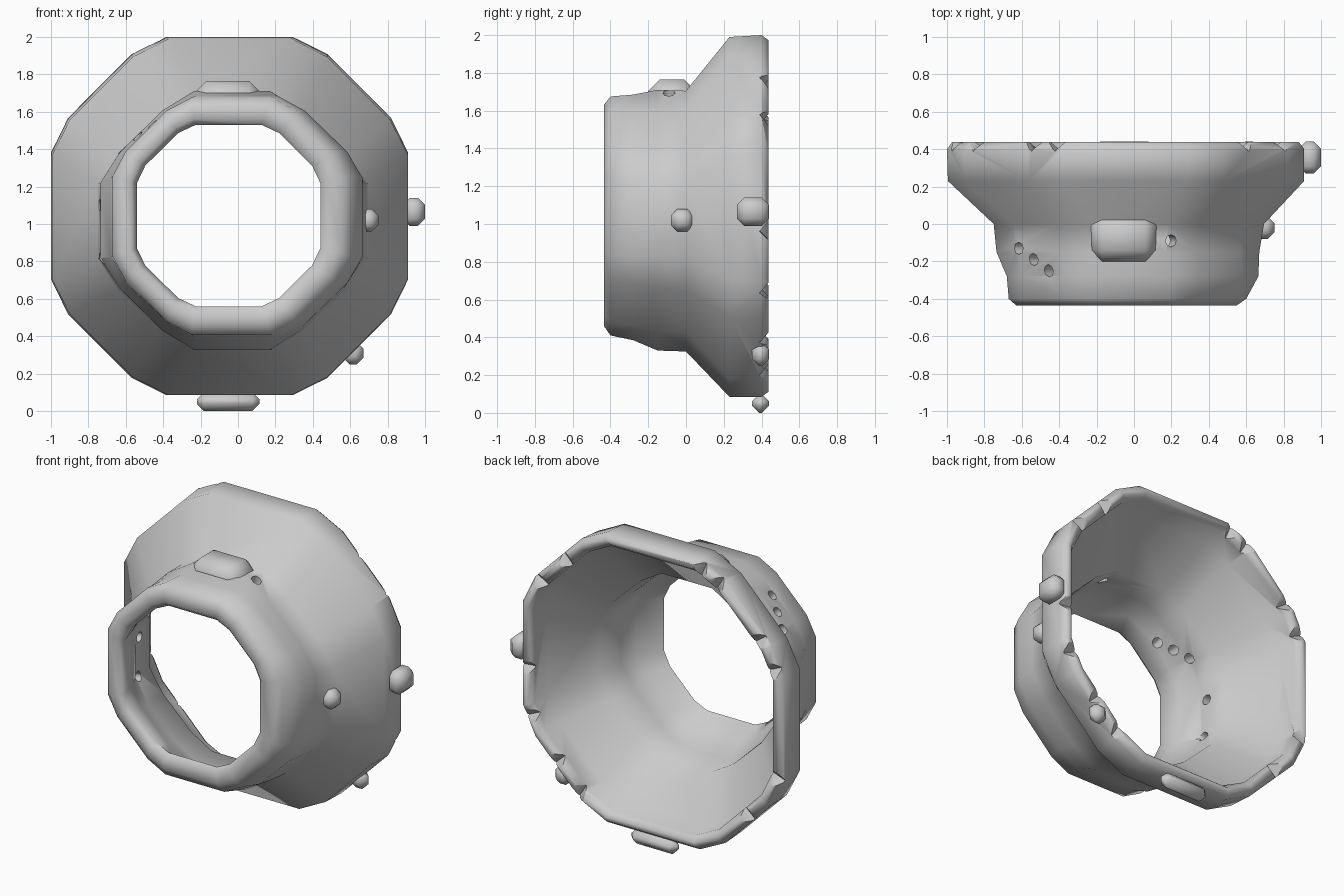
import bpy, bmesh
from math import cos, sin, radians, pi
from mathutils import Matrix, Vector

if "Cube" in bpy.data.objects:
    bpy.data.objects.remove(bpy.data.objects["Cube"])

CX, CZ = -0.045, 1.045


def outline(s):
    """16-sided outline on a unit half-size; s = 0 round, s = 1 more octagonal"""
    f, g, h = .29 + .07 * s, .85 + .06 * s, .53 + .02 * s
    pts = []
    for k in range(4):
        for u, v in ((1, f), (g, h), (h, g), (f, 1)):
            for _ in range(k):
                u, v = -v, u
            pts.append((u, v))
    return pts


# rings: y, xmin, xmax, zmin, zmax, s (outside front to back)
OUT = [(-.435, -.63, .55, .46, 1.63, .7), (-.40, -.67, .60, .41, 1.675, .7),
       (-.28, -.68, .665, .385, 1.685, .5), (-.15, -.735, .67, .33, 1.71, 0),
       (0, -.75, .695, .325, 1.705, 0), (.23, -.995, .91, .085, 1.99, .8),
       (.40, -1.0, .91, .085, 2.0, .9)]


def inset(r, d, dy=0):
    y, a, b, c, e, s = r
    return (y + dy, a + d, b - d, c + d, e - d, s)


RIM = [inset(OUT[6], .028, .038), inset(OUT[6], .056, .038)]
INN = [inset(OUT[6], .085), inset(OUT[5], .085, .03), inset(OUT[4], .085, .03),
       inset(OUT[3], .09), inset(OUT[2], .10),
       (-.40, -.54, .44, .56, 1.53, 1), (-.435, -.57, .475, .53, 1.56, 1)]

# flared hollow ring
bm = bmesh.new()
loops = []
for y, x0, x1, z0, z1, s in OUT + RIM + INN:
    cx, cz = (x0 + x1) / 2, (z0 + z1) / 2
    loops.append([bm.verts.new((cx + u * (x1 - x0) / 2, y, cz + v * (z1 - z0) / 2))
                  for u, v in outline(s)])
for i, a in enumerate(loops):
    b = loops[(i + 1) % len(loops)]
    for j in range(16):
        bm.faces.new((a[j], a[(j + 1) % 16], b[(j + 1) % 16], b[j]))
bmesh.ops.triangulate(bm, faces=bm.faces[:])
bmesh.ops.recalc_face_normals(bm, faces=bm.faces[:])
me = bpy.data.meshes.new("flared_ring")
bm.to_mesh(me)
bm.free()
ring = bpy.data.objects.new("flared_ring", me)
bpy.context.collection.objects.link(ring)

# cutter: small wall holes and rim nicks
cb = bmesh.new()
HOLES = [(.20, -.09, 1.70), (-.62, -.13, 1.40), (-.55, -.19, 1.48),
         (-.47, -.25, 1.55), (-.72, -.10, 1.10), (-.72, -.12, .82)]
for x, y, z in HOLES:
    d = Vector((x - CX, 0, z - CZ)).normalized()
    m = Matrix.Translation((x, y, z)) @ d.to_track_quat('Z', 'Y').to_matrix().to_4x4()
    bmesh.ops.create_cone(cb, cap_ends=True, segments=8, radius1=.033, radius2=.033,
                          depth=.4, matrix=m)
for deg in (-5, -24, -43, -57, 32, 48, 112, 120, 145, 157, 200, 222):
    t = radians(deg)
    m = (Matrix.Translation((CX + .98 * cos(t), .445, CZ + .98 * sin(t)))
         @ Matrix.Rotation(-t, 4, 'Y') @ Matrix.Rotation(pi / 4, 4, 'X')
         @ Matrix.Diagonal((.4, .08, .08, 1)))
    bmesh.ops.create_cube(cb, size=1, matrix=m)
cm = bpy.data.meshes.new("hole_cutter")
cb.to_mesh(cm)
cb.free()
cutter = bpy.data.objects.new("hole_cutter", cm)
bpy.context.collection.objects.link(cutter)
cutter.hide_render = True
mod = ring.modifiers.new("cuts", 'BOOLEAN')
mod.operation = 'DIFFERENCE'
mod.solver = 'EXACT'
mod.object = cutter
bpy.context.view_layer.objects.active = ring
ring.select_set(True)
bpy.ops.object.modifier_apply(modifier="cuts")
bpy.data.objects.remove(cutter)
bpy.ops.object.shade_smooth_by_angle(angle=radians(60))


# chipped lumps standing proud of the ring
def lump(name, x0, x1, y0, y1, z0, z1, bevel=.03):
    b = bmesh.new()
    m = (Matrix.Translation(((x0 + x1) / 2, (y0 + y1) / 2, (z0 + z1) / 2))
         @ Matrix.Diagonal((x1 - x0, y1 - y0, z1 - z0, 1)))
    bmesh.ops.create_cube(b, size=1, matrix=m)
    bmesh.ops.bevel(b, geom=b.edges[:], offset=bevel, segments=1, affect='EDGES')
    mesh = bpy.data.meshes.new(name)
    b.to_mesh(mesh)
    b.free()
    o = bpy.data.objects.new(name, mesh)
    bpy.context.collection.objects.link(o)
    bpy.ops.object.select_all(action='DESELECT')
    o.select_set(True)
    bpy.context.view_layer.objects.active = o
    bpy.ops.object.shade_smooth_by_angle(angle=radians(60))


lump("right_rim_nub", .88, 1.0, .27, .44, .99, 1.14, .038)
lump("bottom_rim_foot", -.22, .115, .35, .44, 0, .10, .038)
lump("lower_right_rim_chip", .56, .67, .35, .44, .25, .37, .035)
lump("right_wall_bump", .64, .75, -.08, .04, .96, 1.08, .035)
lump("top_wall_bump", -.23, .12, -.20, .05, 1.64, 1.765, .06)
